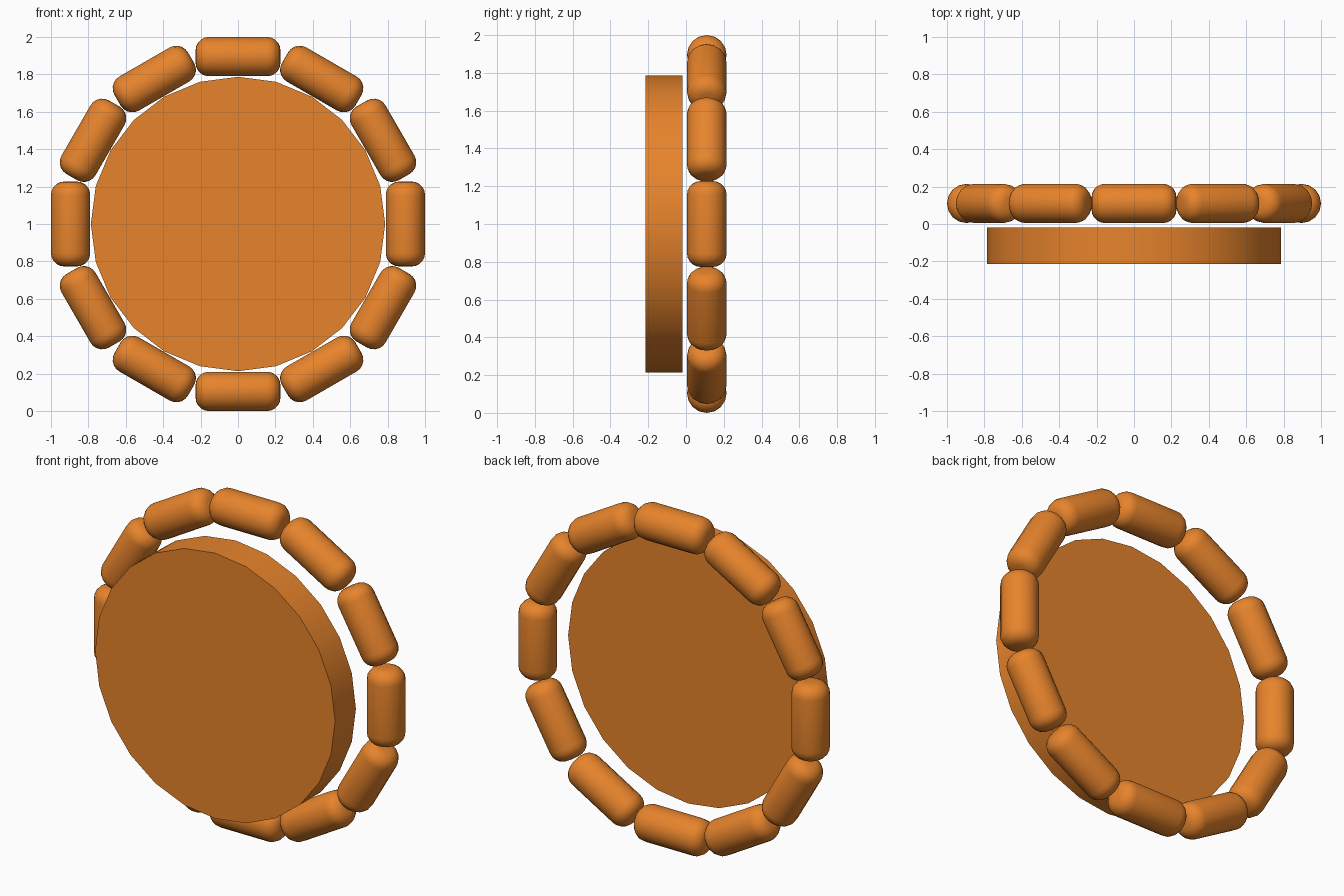
import bpy, bmesh, math
from mathutils import Matrix, Vector

if "Cube" in bpy.data.objects:
    bpy.data.objects.remove(bpy.data.objects["Cube"])

orange = bpy.data.materials.new("orange")
orange.diffuse_color = (0.8, 0.23, 0.025, 1)
orange.use_nodes = True
orange.node_tree.nodes["Principled BSDF"].inputs["Base Color"].default_value = orange.diffuse_color


def finish(ob, angle=40):
    ob.data.materials.append(orange)
    bpy.ops.object.select_all(action='DESELECT')
    ob.select_set(True)
    bpy.context.view_layer.objects.active = ob
    bpy.ops.object.shade_smooth_by_angle(angle=math.radians(angle))


# round disc standing upright at the front, a vertex at the top
bpy.ops.mesh.primitive_cylinder_add(vertices=24, radius=0.787, depth=0.195,
                                    location=(0, -0.117, 1), rotation=(math.pi / 2, 0, 0))
disc = bpy.context.object
disc.name = "disc"
finish(disc)


# rounded rod along z: cylinder with rounded rims and small flat ends
def rod_mesh(radius, half, rim, sides=16, steps=5):
    top = [(radius - rim + rim * math.cos(a), half - rim + rim * math.sin(a))
           for a in (math.pi / 2 * i / steps for i in range(steps + 1))]
    profile = [(r, -z) for r, z in reversed(top)] + top
    bm = bmesh.new()
    rings = [[bm.verts.new((r * math.cos(t), r * math.sin(t), z))
              for t in (2 * math.pi * k / sides for k in range(sides))]
             for r, z in profile]
    for a, b in zip(rings, rings[1:]):
        for k in range(sides):
            n = (k + 1) % sides
            bm.faces.new((a[k], a[n], b[n], b[k]))
    bm.faces.new(rings[-1])
    bm.faces.new(reversed(rings[0]))
    me = bpy.data.meshes.new("cushion")
    bm.to_mesh(me)
    bm.free()
    return me


# ring of twelve rods behind the disc
for i in range(12):
    angle = i * math.pi / 6
    ob = bpy.data.objects.new(f"ring_segment_{i + 1}", rod_mesh(0.105, 0.227, 0.072))
    bpy.context.collection.objects.link(ob)
    ob.matrix_world = (Matrix.Translation((0, 0.11, 1)) @ Matrix.Rotation(angle, 4, 'Y')
                       @ Matrix.Translation(Vector((0.895, 0, 0))))
    finish(ob)
